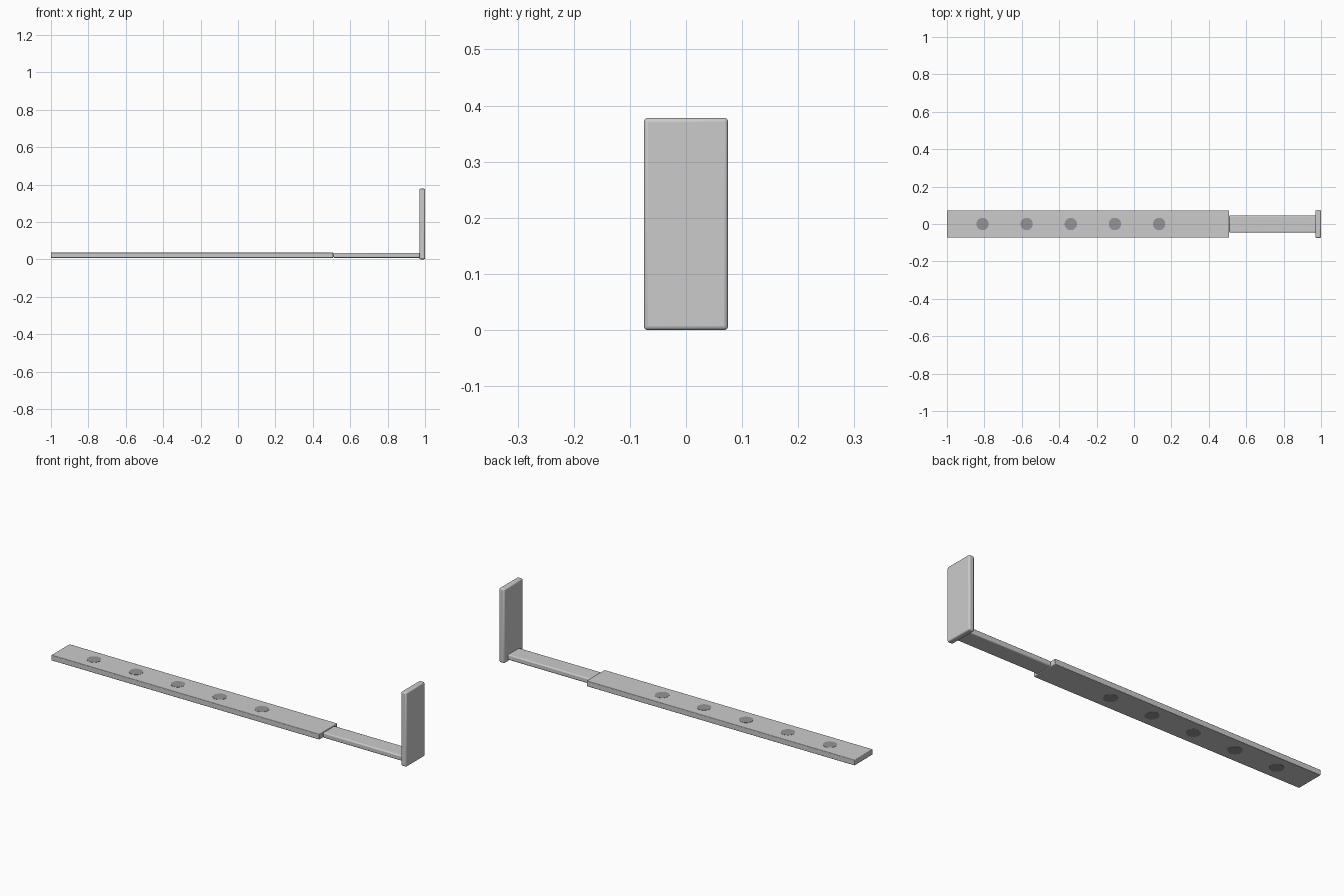
import bpy

if "Cube" in bpy.data.objects:
    bpy.data.objects.remove(bpy.data.objects["Cube"])


def box(name, lo, hi, bevel, segments=3):
    """Rounded box between two opposite corners."""
    centre = [(a + b) / 2 for a, b in zip(lo, hi)]
    bpy.ops.mesh.primitive_cube_add(size=1, location=centre)
    ob = bpy.context.object
    ob.name = name
    ob.scale = [b - a for a, b in zip(lo, hi)]
    bpy.ops.object.transform_apply(location=False, rotation=False, scale=True)
    mod = ob.modifiers.new("rounded_edges", "BEVEL")
    mod.width = bevel
    mod.segments = segments
    bpy.ops.object.shade_smooth_by_angle()
    return ob


# Wide flat mounting strip
box("mounting_strip", (-1, -0.073, 0.008), (0.509, 0.073, 0.036), 0.003)

# Narrow arm butting against the strip
box("narrow_arm", (0.509, -0.046, 0.008), (0.975, 0.046, 0.035), 0.006)

# Upright plate at the end
box("end_plate", (0.97, -0.075, 0), (1, 0.075, 0.378), 0.007)

# Row of dark plugs through the strip, nearly flush on both sides
dark = bpy.data.materials.new("dark_grey")
dark.diffuse_color = (0.3, 0.3, 0.31, 1)
dark.use_nodes = True
dark.node_tree.nodes["Principled BSDF"].inputs["Base Color"].default_value = dark.diffuse_color
for i in range(5):
    bpy.ops.mesh.primitive_cylinder_add(
        vertices=32, radius=0.033, depth=0.030,
        location=(-0.81 + 0.236 * i, 0, 0.022))
    plug = bpy.context.object
    plug.name = f"screw_plug_{i + 1}"
    plug.data.materials.append(dark)
    bpy.ops.object.shade_smooth_by_angle()
